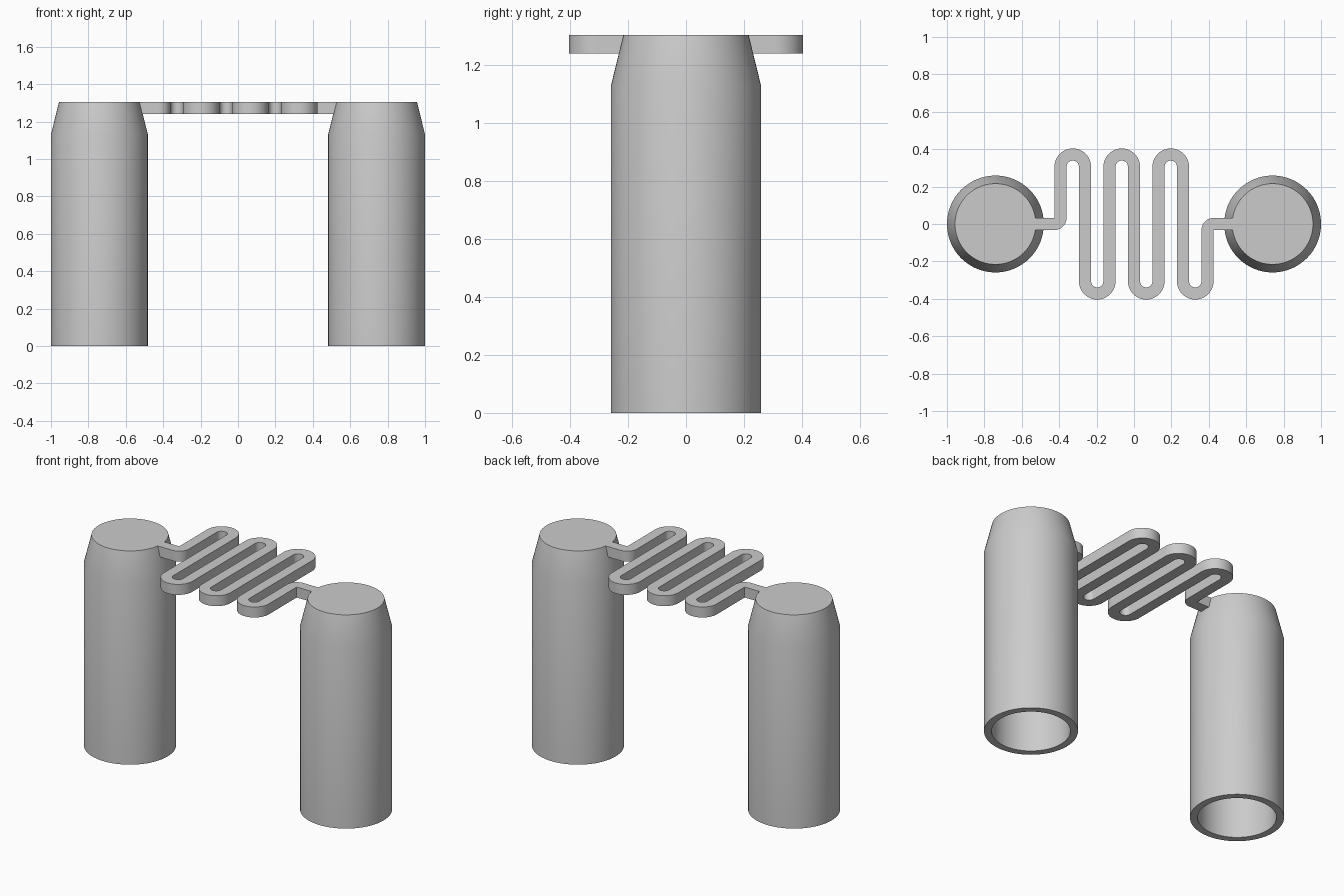
import bpy, bmesh, math
from mathutils import Vector

cube = bpy.data.objects.get("Cube")
if cube:
    bpy.data.objects.remove(cube, do_unlink=True)

grey = bpy.data.materials.new("light_grey")
grey.use_nodes = True
grey.diffuse_color = (0.6, 0.6, 0.6, 1)
grey.node_tree.nodes["Principled BSDF"].inputs["Base Color"].default_value = grey.diffuse_color

TOP, THICK = 1.305, 0.065
HALF = 0.0325                    # half the strip width
CUP_X, CUP_R, RIM_R = 0.741, 0.259, 0.216
PITCH, TURN_Y = 0.131, 0.306     # column spacing, centre line of the U-turns


def finish(name, bm):
    bmesh.ops.remove_doubles(bm, verts=bm.verts, dist=1e-5)
    bmesh.ops.recalc_face_normals(bm, faces=bm.faces)
    mesh = bpy.data.meshes.new(name)
    bm.to_mesh(mesh)
    bm.free()
    mesh.materials.append(grey)
    ob = bpy.data.objects.new(name, mesh)
    bpy.context.collection.objects.link(ob)
    bpy.ops.object.select_all(action='DESELECT')
    ob.select_set(True)
    bpy.context.view_layer.objects.active = ob
    bpy.ops.object.shade_smooth_by_angle(angle=math.radians(14))
    return ob


def cup(name, x):
    """Hollow tapered cup, open at the bottom, spun from its wall profile."""
    profile = [(0, TOP), (RIM_R, TOP), (CUP_R, 1.13), (CUP_R, 0),
               (0.217, 0), (0.217, 1.13), (0.18, TOP - THICK), (0, TOP - THICK)]
    bm = bmesh.new()
    verts = [bm.verts.new((r, 0, z)) for r, z in profile]
    edges = [bm.edges.new(pair) for pair in zip(verts, verts[1:])]
    bmesh.ops.spin(bm, geom=verts + edges, cent=(0, 0, 0), axis=(0, 0, 1),
                   angle=math.tau, steps=64)
    finish(name, bm).location.x = x


def arc(centre, radius, start, sweep, steps):
    """Points on an arc, each with its sideways direction (left of travel)."""
    side = -1 if sweep > 0 else 1
    out = []
    for i in range(steps + 1):
        a = math.radians(start + sweep * i / steps)
        d = Vector((math.cos(a), math.sin(a)))
        out.append((Vector(centre) + d * radius, d * side))
    return out


# Meandering strip: arm, rounded corner, six U-turns, rounded corner, arm
first = -3 * PITCH
arm_end = CUP_X - 0.212
path = [(Vector((-arm_end, 0)), Vector((0, 1)))]
path += arc((first - HALF, HALF), HALF, -90, 90, 10)
for i in range(6):
    up = 1 if i % 2 == 0 else -1
    path += arc((first + (i + 0.5) * PITCH, up * TURN_Y), PITCH / 2, 180, -180 * up, 24)
path += arc((-first + HALF, -HALF), HALF, 180, -90, 10)
path.append((Vector((arm_end, 0)), Vector((0, 1))))

bm = bmesh.new()
rings = []
for p, side in path:
    ring = []
    for s, z in ((1, TOP), (-1, TOP), (-1, TOP - THICK), (1, TOP - THICK)):
        q = p + side * HALF * s
        ring.append(bm.verts.new((q.x, q.y, z)))
    rings.append(ring)
for a, b in zip(rings, rings[1:]):
    for k in range(4):
        n = (k + 1) % 4
        bm.faces.new((a[k], a[n], b[n], b[k]))
for ring in (rings[0], rings[-1]):
    bm.faces.new(ring)
finish("meander_strip", bm)

cup("right_cup", -CUP_X)
cup("left_cup", CUP_X)
